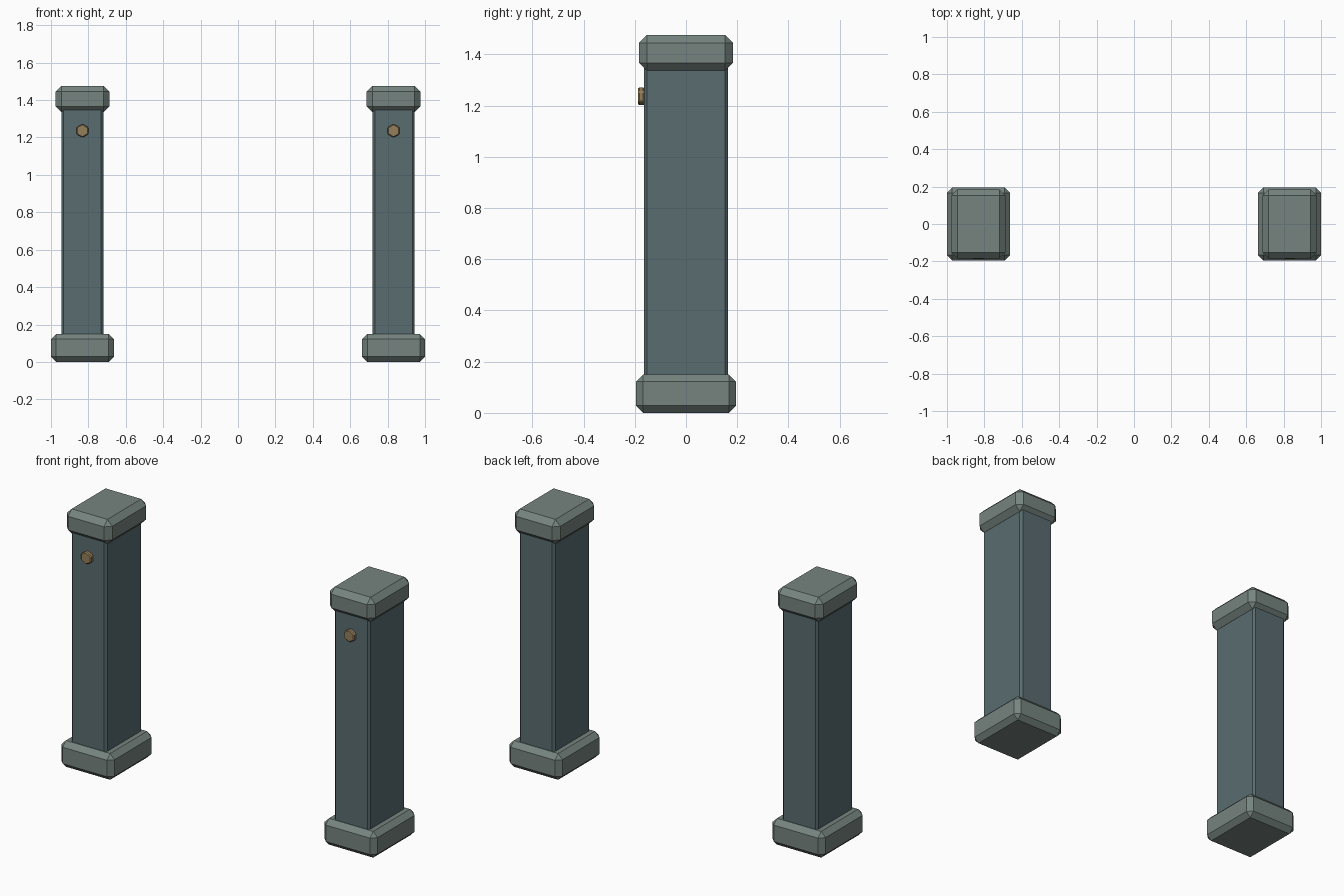
import bpy, bmesh
from math import pi
from mathutils import Matrix

if "Cube" in bpy.data.objects:
    bpy.data.objects.remove(bpy.data.objects["Cube"])


def material(name, rgb):
    m = bpy.data.materials.new(name)
    m.diffuse_color = (*rgb, 1)
    m.use_nodes = True
    m.node_tree.nodes["Principled BSDF"].inputs["Base Color"].default_value = m.diffuse_color
    return m


STONE = material("pale_stone", (0.18, 0.23, 0.21))
DARK = material("dark_stone", (0.10, 0.15, 0.16))
BRONZE = material("bronze", (0.30, 0.21, 0.10))


def finish(name, bm, mat, chamfer):
    # Chamfer every edge with one flat segment
    bmesh.ops.bevel(bm, geom=bm.edges[:], offset=chamfer, segments=1,
                    affect='EDGES', clamp_overlap=True)
    bmesh.ops.recalc_face_normals(bm, faces=bm.faces[:])
    me = bpy.data.meshes.new(name)
    bm.to_mesh(me)
    bm.free()
    me.materials.append(mat)
    ob = bpy.data.objects.new(name, me)
    bpy.context.collection.objects.link(ob)
    return ob


def block(name, x, width, depth, z0, z1, chamfer, mat):
    bm = bmesh.new()
    bmesh.ops.create_cube(bm, size=1, matrix=Matrix.Translation((x, 0, (z0 + z1) / 2))
                          @ Matrix.Diagonal((width, depth, z1 - z0, 1)))
    return finish(name, bm, mat, chamfer)


def stud(name, x, y0, y1, z, radius, mat):
    bm = bmesh.new()
    bmesh.ops.create_cone(bm, cap_ends=True, segments=6, radius1=radius, radius2=radius,
                          depth=y1 - y0, matrix=Matrix.Translation((x, (y0 + y1) / 2, z))
                          @ Matrix.Rotation(pi / 2, 4, 'X'))
    return finish(name, bm, mat, 0.005)


# Two matching posts
for side, sx in (("left", -1), ("right", 1)):
    x = sx * 0.832
    block(side + "_base", x, 0.336, 0.39, 0.0, 0.15, 0.028, STONE)
    block(side + "_shaft", x, 0.225, 0.327, 0.12, 1.36, 0.012, DARK)
    block(side + "_cap", x, 0.288, 0.368, 1.336, 1.476, 0.031, STONE)
    stud(side + "_stud", x, -0.187, -0.162, 1.236, 0.037, BRONZE)
